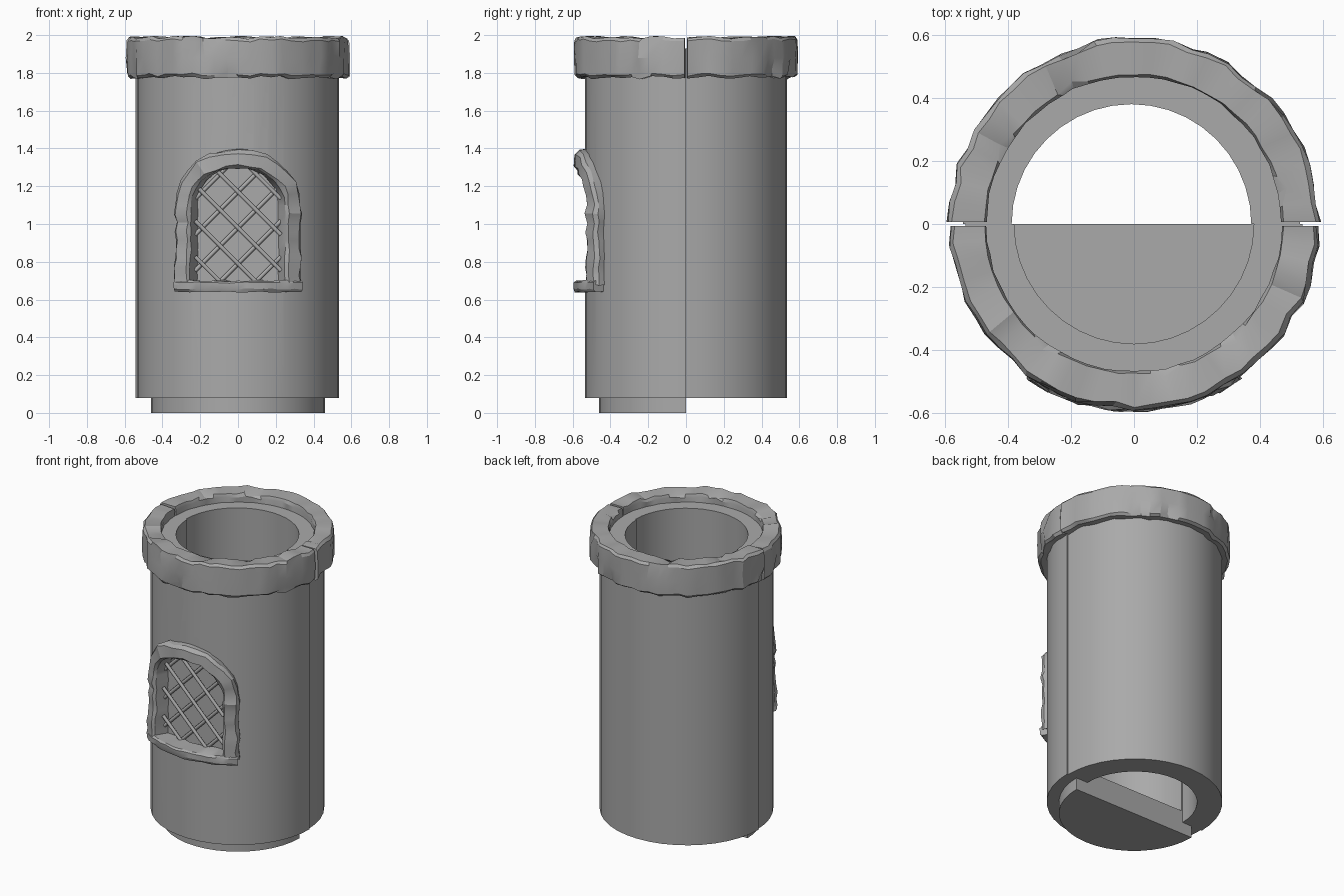
import bpy, bmesh, random
from math import sin, cos, tan, pi, radians, sqrt
from mathutils import Vector

random.seed(7)
if "Cube" in bpy.data.objects:
    bpy.data.objects.remove(bpy.data.objects["Cube"])

stone = bpy.data.materials.new("grey_stone")
stone.use_nodes = True
GREY = (0.4, 0.4, 0.4, 1)
stone.diffuse_color = GREY
stone.node_tree.nodes["Principled BSDF"].inputs["Base Color"].default_value = GREY


def finish(obj, angle):
    bpy.ops.object.select_all(action='DESELECT')
    obj.select_set(True)
    bpy.context.view_layer.objects.active = obj
    bpy.ops.object.shade_smooth_by_angle(angle=radians(angle))


def loft(name, sections, angle=30):
    """Skin a row of equal cross-sections and cap both ends."""
    bm = bmesh.new()
    rows = [[bm.verts.new(p) for p in sec] for sec in sections]
    n = len(rows[0])
    for a, b in zip(rows, rows[1:]):
        for i in range(n):
            j = (i + 1) % n
            bm.faces.new((a[i], a[j], b[j], b[i]))
    bm.faces.new(rows[0])
    bm.faces.new(rows[-1][::-1])
    bmesh.ops.recalc_face_normals(bm, faces=bm.faces)
    mesh = bpy.data.meshes.new(name)
    bm.to_mesh(mesh)
    bm.free()
    mesh.materials.append(stone)
    obj = bpy.data.objects.new(name, mesh)
    bpy.context.collection.objects.link(obj)
    finish(obj, angle)
    return obj


def polar(a, r, z):
    """Angle measured from the front, positive towards +x."""
    return Vector((r * sin(a), -r * cos(a), z))


def rough(amount):
    return random.uniform(-amount, amount)


def half_turn(name, profile, side, steps=20, shift=0):
    """Sweep an (r, z) profile through the front (side 0) or back half."""
    start = -pi / 2 + side * pi
    offset = Vector((shift, 0, 0))
    return loft(name, [[polar(start + pi * i / steps, r, z) + offset for r, z in profile]
                       for i in range(steps + 1)])


# Two tower wall halves, the back one slightly out of line
wall = [(0.38, 0.08), (0.535, 0.08), (0.535, 1.93), (0.38, 1.93)]
front_wall = half_turn("front_wall", wall, 0)
half_turn("back_wall", wall, 1, shift=-0.008)

# Half floor with a stepped plug under the front wall
half_turn("half_floor", [(0, 0), (0.46, 0), (0.46, 0.08), (0.38, 0.08), (0.38, 0.16), (0, 0.16)], 0)


# Chipped stone rim in two halves with a narrow joint
def rim_half(name, side):
    sections, steps = [], 30
    for i in range(steps + 1):
        a = -pi / 2 + side * pi + 0.012 + (pi - 0.024) * i / steps
        wave, drop = rough(0.008), rough(0.008)
        profile = [[0.475, 1.785], [0.57, 1.775], [0.585, 1.79], [0.587, 1.88],
                   [0.585, 1.972], [0.572, 1.988], [0.475, 1.985], [0.468, 1.965]]
        for k, p in enumerate(profile):
            p[0] += (wave if 0 < k < 6 else 0) + rough(0.003)
            p[1] += (drop if k != 3 else 0) + rough(0.003)
        if random.random() < 0.28:
            corner = random.choice((2, 4, 6))
            profile[corner][0] += 0.02 if corner == 6 else -0.02
            profile[corner][1] += 0.02 if corner == 2 else -0.02
        sections.append([polar(a + rough(0.015) * (0 < i < steps), r, z) for r, z in profile])
    return loft(name, sections, 25)


rim_half("front_rim", 0)
rim_half("back_rim", 1)

# Arched window recess cut into the front wall
SILL, SPRING, WIDE, RISE = 0.68, 1.1, 0.46, 0.21


def arch(wide, rise, steps=14):
    return [(wide * cos(pi * i / steps), SPRING + rise * sin(pi * i / steps))
            for i in range(steps + 1)]


outline = [(WIDE, SILL)] + arch(WIDE, RISE) + [(-WIDE, SILL)]
cutter = loft("window_cutter", [[(d * tan(a), -d, z) for a, z in outline] for d in (0.44, 0.7)])
cut = front_wall.modifiers.new("window", 'BOOLEAN')
cut.object, cut.operation, cut.solver = cutter, 'DIFFERENCE', 'EXACT'
bpy.ops.object.select_all(action='DESELECT')
bpy.context.view_layer.objects.active = front_wall
front_wall.select_set(True)
bpy.ops.object.modifier_apply(modifier="window")
bpy.data.objects.remove(cutter)
finish(front_wall, 30)


# Rough stone surround: up one jamb, over the arch, down the other
def jambs(wide, rise, steps=9):
    heights = [SILL + (SPRING - SILL) * i / steps for i in range(steps)]
    return ([(wide, z) for z in heights] + arch(wide, rise)
            + [(-wide, z) for z in reversed(heights)])


sections = []
for (ai, zi), (ao, zo) in zip(jambs(0.45, 0.2), jambs(0.625, 0.295)):
    swell, lift = rough(0.03), rough(0.008)
    sec = []
    for t, r in ((0, 0.49), (0, 0.575), (0.14, 0.592), (0.82, 0.59), (1, 0.57), (1, 0.515)):
        t += swell * (t > 0.5) * 2 + rough(0.05)
        z = zi + (zo - zi) * t + rough(0.006)
        sec.append(polar(ai + (ao - ai) * t, r + lift * (r > 0.55) + rough(0.003), z))
    sections.append(sec)
loft("window_surround", sections, 25)

# Window sill
sections = []
for i in range(17):
    a = -0.61 + 1.22 * i / 16
    sections.append([polar(a, r + rough(0.004), z + rough(0.004)) for r, z in
                     ((0.47, 0.645), (0.585, 0.64), (0.596, 0.655),
                      (0.596, 0.69), (0.585, 0.7), (0.47, 0.7))])
loft("window_sill", sections, 25)


# Crossed lattice bars, trimmed to the arch
def in_window(x, z):
    half = 0.225
    top = SPRING + RISE * sqrt(max(0, 1 - (x / half) ** 2))
    return abs(x) <= half and SILL < z < top


for slope, depth in ((-1, 0.475), (1, 0.458)):
    for k in range(-3, 4):
        run = [(x / 100, 0.98 + slope * x / 100 + k * 0.19) for x in range(-23, 24)]
        run = [p for p in run if in_window(*p)]
        if len(run) < 5:
            continue
        along = Vector((1, 0, slope)).normalized()
        across = Vector((-slope, 0, 1)).normalized()
        ring = [0.011 * (across * cos(pi * j / 4) + Vector((0, sin(pi * j / 4), 0))) for j in range(8)]
        ends = [Vector((x, -depth, z)) + along * e for (x, z), e in ((run[0], -0.01), (run[-1], 0.01))]
        loft("lattice_bar", [[e + v for v in ring] for e in ends], 50)
